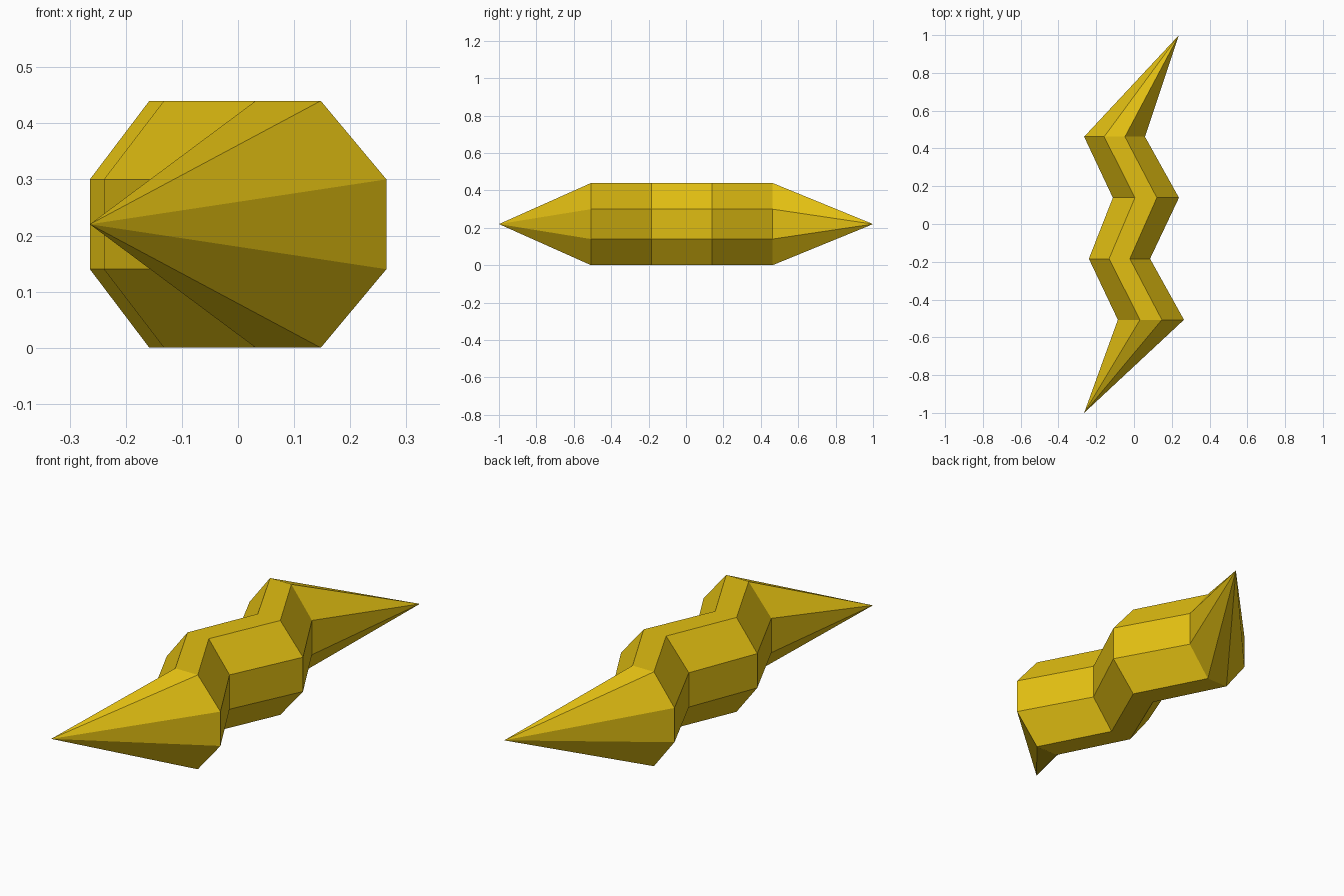
import bpy
import bmesh

cube = bpy.data.objects.get("Cube")
if cube:
    bpy.data.objects.remove(cube, do_unlink=True)

# Golden yellow material
gold = bpy.data.materials.new("golden_yellow")
gold.use_nodes = True
colour = (0.76, 0.52, 0.006, 1)
gold.diffuse_color = colour
gold.node_tree.nodes["Principled BSDF"].inputs["Base Color"].default_value = colour

MID_Z, HALF_HEIGHT, SIDE_HALF = 0.22, 0.22, 0.08

# Zigzag stations: y, centre x, half width, half width of the flat top
STATIONS = [
    (-0.507, 0.0895, 0.175, 0.058),
    (-0.184, -0.077, 0.162, 0.055),
    (0.139, 0.063, 0.175, 0.058),
    (0.462, -0.103, 0.161, 0.055),
]
FRONT_TIP = (-0.264, -1, MID_Z)
BACK_TIP = (0.238, 1, MID_Z)


def octagon(bm, y, cx, wide, flat):
    """Ring of eight vertices standing in the xz plane."""
    quarter = [(wide, SIDE_HALF), (flat, HALF_HEIGHT)]
    half = quarter + [(-x, z) for x, z in reversed(quarter)]
    ring = half + [(-x, -z) for x, z in half]
    return [bm.verts.new((cx + x, y, MID_Z + z)) for x, z in ring]


def bridge(bm, a, b):
    for i in range(len(a)):
        j = (i + 1) % len(a)
        bm.faces.new((a[i], a[j], b[j], b[i]))


def spike(bm, ring, tip):
    point = bm.verts.new(tip)
    for i in range(len(ring)):
        bm.faces.new((ring[i], ring[(i + 1) % len(ring)], point))


# Zigzag body with a pointed spike at each end
bm = bmesh.new()
rings = [octagon(bm, *station) for station in STATIONS]
for a, b in zip(rings, rings[1:]):
    bridge(bm, a, b)
spike(bm, rings[0], FRONT_TIP)
spike(bm, rings[-1], BACK_TIP)
bmesh.ops.recalc_face_normals(bm, faces=bm.faces)

mesh = bpy.data.meshes.new("zigzag_bolt")
bm.to_mesh(mesh)
bm.free()
mesh.materials.append(gold)
bpy.context.collection.objects.link(bpy.data.objects.new("zigzag_bolt", mesh))
